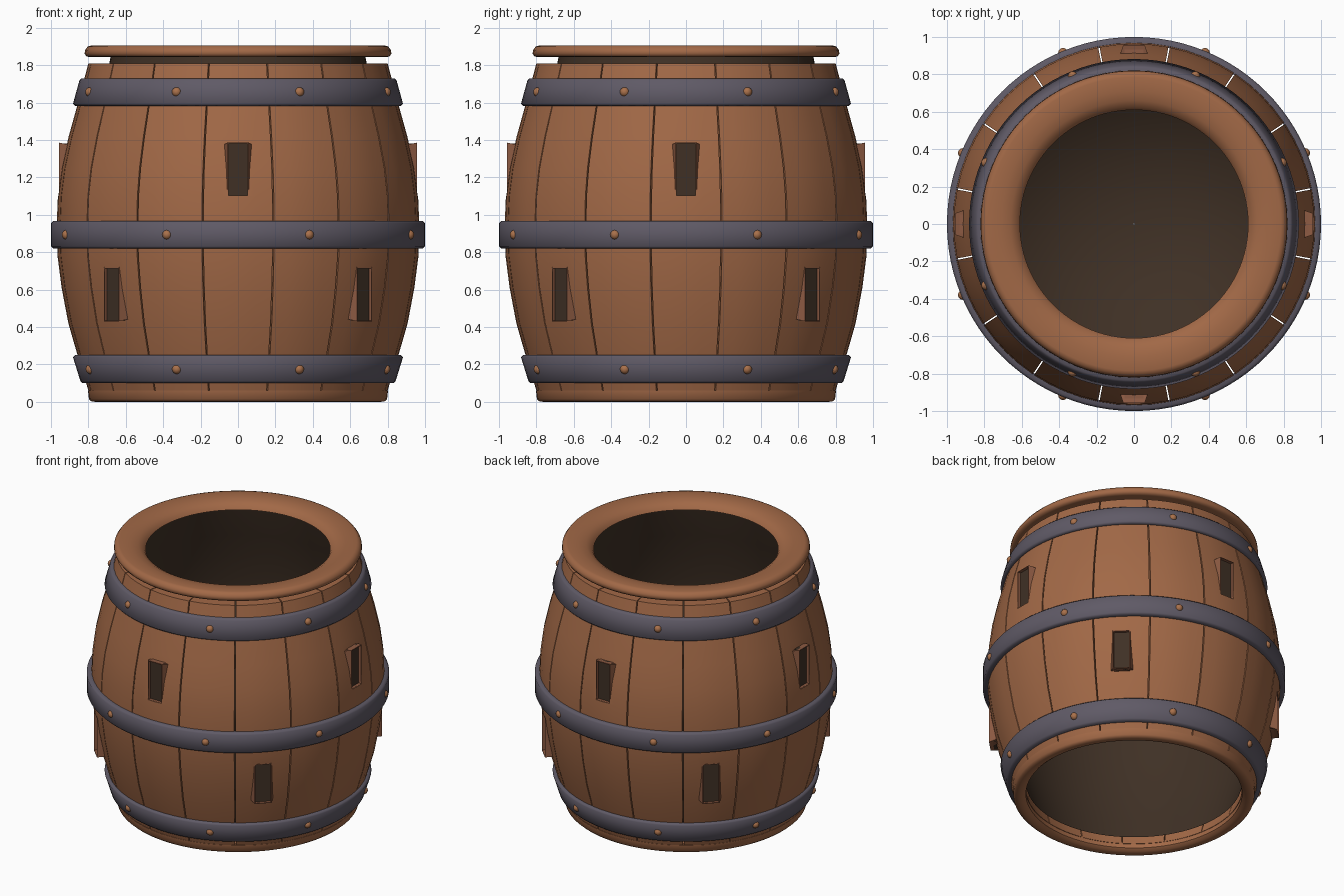
import bpy, bmesh
from math import sin, cos, pi, radians
from mathutils import Matrix, Vector

cube = bpy.data.objects.get("Cube")
if cube:
    bpy.data.objects.remove(cube, do_unlink=True)


def material(name, rgb):
    m = bpy.data.materials.new(name)
    m.use_nodes = True
    m.diffuse_color = (*rgb, 1)
    m.node_tree.nodes["Principled BSDF"].inputs["Base Color"].default_value = (*rgb, 1)
    return m


WOOD = material("warm wood", (0.36, 0.14, 0.062))
FRAME = material("reddish wood", (0.27, 0.105, 0.056))
DARK = material("dark interior", (0.050, 0.030, 0.0185))
IRON = material("grey iron", (0.115, 0.102, 0.133))
COPPER = material("copper rivet", (0.40, 0.165, 0.07))


def polar(r, a, z):
    return Vector((r * cos(a), r * sin(a), z))


def finish(name, bm, mat, angle=35):
    """Turn a bmesh into a shaded object."""
    bmesh.ops.recalc_face_normals(bm, faces=bm.faces)
    me = bpy.data.meshes.new(name)
    bm.to_mesh(me)
    bm.free()
    me.materials.append(mat)
    ob = bpy.data.objects.new(name, me)
    bpy.context.collection.objects.link(ob)
    shade(ob, angle)
    return ob


def shade(ob, angle):
    bpy.ops.object.select_all(action="DESELECT")
    ob.select_set(True)
    bpy.context.view_layer.objects.active = ob
    bpy.ops.object.shade_smooth_by_angle(angle=radians(angle))


def bridge(bm, rings, closed):
    """Join rings of vertices with quads; closed joins last to first."""
    n = len(rings[0])
    pairs = list(zip(rings, rings[1:]))
    if closed:
        pairs.append((rings[-1], rings[0]))
    for p, q in pairs:
        for i in range(n):
            j = (i + 1) % n
            bm.faces.new((p[i], p[j], q[j], q[i]))


def lathe(name, profile, mat, closed=True, segs=96, angle=35):
    bm = bmesh.new()
    rings = [[bm.verts.new(polar(r, 2 * pi * i / segs, z)) for i in range(segs)]
             for r, z in profile]
    bridge(bm, rings, closed)
    return finish(name, bm, mat, angle)


# Bulging side of the barrel as (radius, height)
SIDE = [(0.797, 0.05), (0.812, 0.1), (0.858, 0.25), (0.907, 0.42), (0.943, 0.61),
        (0.965, 0.78), (0.97, 0.93), (0.963, 1.1), (0.943, 1.25), (0.905, 1.42),
        (0.855, 1.6), (0.80, 1.81)]
STAVES = 16


def build_staves():
    bm = bmesh.new()
    gap = 0.004
    steps = 4
    for k in range(STAVES):
        a0 = 2 * pi * (k - 0.5) / STAVES + gap
        a1 = 2 * pi * (k + 0.5) / STAVES - gap
        angles = [a0 + (a1 - a0) * i / steps for i in range(steps + 1)]
        rings = []
        for r, z in SIDE:
            ring = [bm.verts.new(polar(r, a, z)) for a in angles]
            ring += [bm.verts.new(polar(r - 0.085, a, z)) for a in reversed(angles)]
            rings.append(ring)
        bridge(bm, rings, False)
        bm.faces.new(rings[0])
        bm.faces.new(rings[-1])
    return finish("staves", bm, WOOD)


def slot_positions():
    """Angle, centre height and up direction of every slot."""
    for k in range(4):
        yield k * pi / 2, 1.242, 1
        yield (k + 0.5) * pi / 2, 0.575, -1


def slot_ring(bm, slot, r, half_w, half_h, shift):
    a, zc, up = slot
    turn = Matrix.Rotation(a, 4, "Z")
    corners = ((-1, -1), (1, -1), (1, 1), (-1, 1))
    return [bm.verts.new(turn @ Vector((r, s * half_w, zc + t * half_h + up * shift)))
            for s, t in corners]


# Staves, cut through by the slots
staves = build_staves()
bm = bmesh.new()
for slot in slot_positions():
    back = slot_ring(bm, slot, 0.78, 0.053, 0.14, 0)
    front = slot_ring(bm, slot, 1.05, 0.053, 0.14, 0)
    bridge(bm, [back, front], False)
    bm.faces.new(back)
    bm.faces.new(front)
cutter = finish("slot_cutter", bm, WOOD)
cutter.hide_render = True
cut = staves.modifiers.new("slots", "BOOLEAN")
cut.operation = "DIFFERENCE"
cut.solver = "EXACT"
cut.object = cutter
graph = bpy.context.evaluated_depsgraph_get()
cut_mesh = bpy.data.meshes.new_from_object(staves.evaluated_get(graph))
staves.modifiers.clear()
staves.data = cut_mesh
bpy.data.objects.remove(cutter, do_unlink=True)
shade(staves, 35)

# Tapered frames lining the slots
bm = bmesh.new()
for slot in slot_positions():
    bridge(bm, [slot_ring(bm, slot, 0.88, 0.084, 0.148, -0.02),
                slot_ring(bm, slot, 0.957, 0.057, 0.144, 0),
                slot_ring(bm, slot, 0.957, 0.052, 0.139, 0),
                slot_ring(bm, slot, 0.88, 0.052, 0.139, 0)], True)
finish("slot_frames", bm, FRAME, 20)

# Dark panels recessed in the frames
bm = bmesh.new()
for slot in slot_positions():
    back = slot_ring(bm, slot, 0.88, 0.052, 0.139, 0)
    front = slot_ring(bm, slot, 0.937, 0.052, 0.139, 0)
    bridge(bm, [back, front], False)
    bm.faces.new(front)
finish("slot_panels", bm, DARK, 20)

# Dark lining: a cup with a pinhole in its floor above an open-bottomed skirt
inner = [(r - 0.1, z) for r, z in SIDE[1:-1]]
lathe("inner_cup", [(0.004, 0.93)] + inner[5:] + [(0.69, 1.8), (0.68, 1.85)],
      DARK, closed=False, angle=180)
lathe("inner_skirt", inner[:6], DARK, closed=False, angle=180)

# Rounded rim and base ring
lathe("rim", [(0.61, 1.85), (0.625, 1.873), (0.66, 1.893), (0.71, 1.903), (0.785, 1.905),
              (0.803, 1.9), (0.818, 1.88), (0.82, 1.862), (0.81, 1.847), (0.79, 1.843),
              (0.63, 1.843)], WOOD, angle=50)
lathe("base_ring", [(0.715, 0.06), (0.715, 0.02), (0.735, 0.004), (0.76, 0), (0.783, 0.002),
                    (0.797, 0.015), (0.802, 0.06)], WOOD, angle=50)


def band(name, z0, r0, z1, r1, depth):
    """Iron hoop with softened edges, plus its eight rivets."""
    b = 0.012
    lathe(name, [(r0 - depth, z0), (r0 - b, z0), (r0, z0 + b),
                 (r1, z1 - b), (r1 - b, z1), (r1 - depth, z1)], IRON, angle=80)
    bm = bmesh.new()
    for k in range(8):
        spot = polar((r0 + r1) / 2 - 0.009, (k + 0.5) * pi / 4, (z0 + z1) / 2)
        bmesh.ops.create_uvsphere(bm, u_segments=12, v_segments=8, radius=0.026,
                                  matrix=Matrix.Translation(spot))
    finish(name + "_rivets", bm, COPPER, 60)


band("bottom_band", 0.10, 0.843, 0.25, 0.882, 0.045)
band("middle_band", 0.82, 1.0, 0.967, 1.0, 0.04)
band("top_band", 1.583, 0.882, 1.73, 0.848, 0.045)
